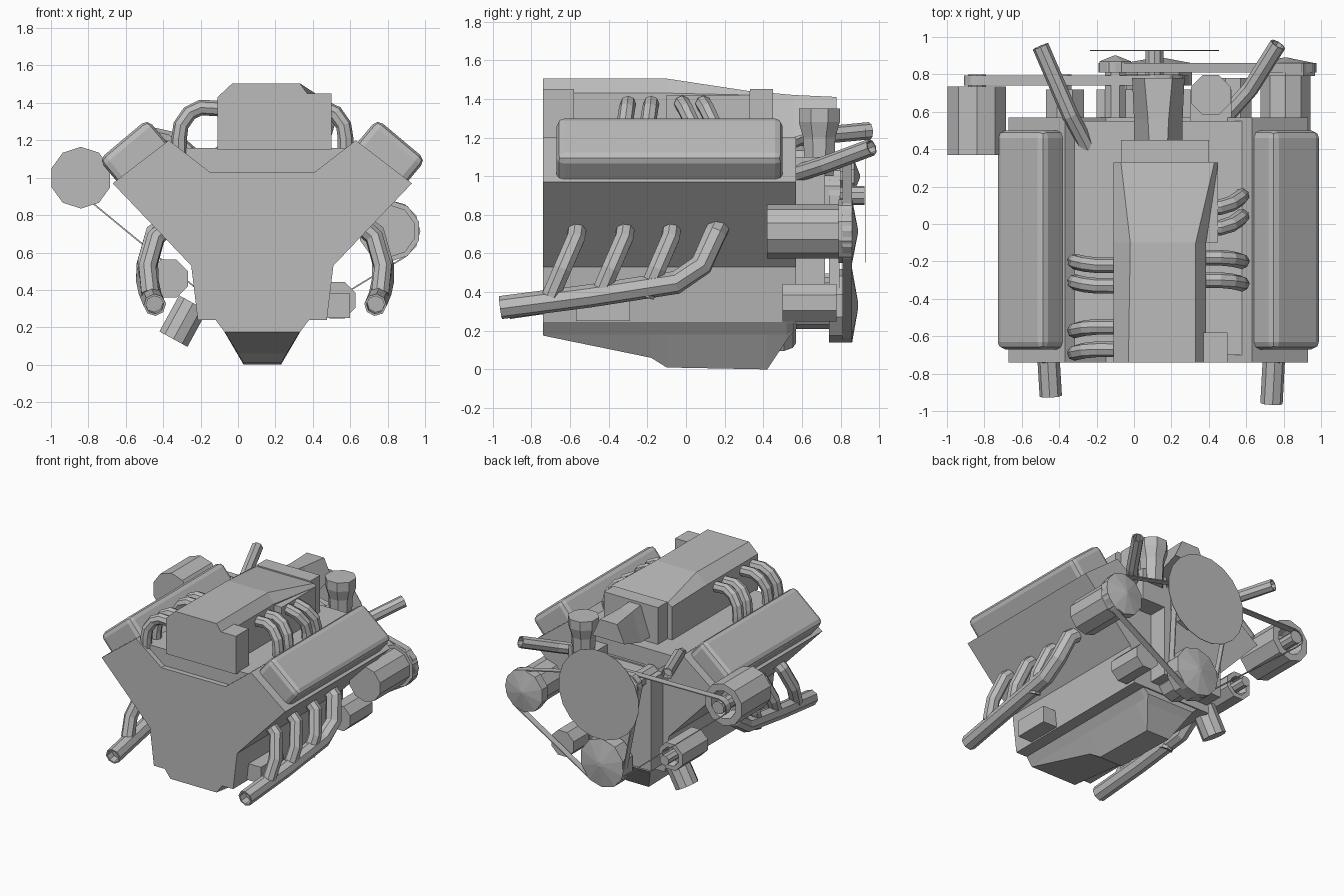
import bpy, bmesh, math
from mathutils import Vector, Matrix
from mathutils.geometry import convex_hull_2d

if "Cube" in bpy.data.objects:
    bpy.data.objects.remove(bpy.data.objects["Cube"])

MID = 0.13  # engine centre line in x
grey = bpy.data.materials.new("cast_grey")
grey.use_nodes = True
grey.diffuse_color = (0.5, 0.5, 0.5, 1)
grey.node_tree.nodes["Principled BSDF"].inputs["Base Color"].default_value = (0.5, 0.5, 0.5, 1)


def finish(name, bm, fix=True):
    if fix:
        bmesh.ops.recalc_face_normals(bm, faces=bm.faces)
    mesh = bpy.data.meshes.new(name)
    bm.to_mesh(mesh)
    bm.free()
    mesh.materials.append(grey)
    obj = bpy.data.objects.new(name, mesh)
    bpy.context.collection.objects.link(obj)
    return obj


def loft(name, rings, closed=True):
    """Skin a list of equal-length point rings, capping both ends."""
    bm = bmesh.new()
    vs = [[bm.verts.new(p) for p in ring] for ring in rings]
    n = len(vs[0])
    for a, b in zip(vs, vs[1:]):
        for i in range(n):
            j = (i + 1) % n
            bm.faces.new((a[i], a[j], b[j], b[i]))
    if closed:
        bm.faces.new(vs[0])
        bm.faces.new(vs[-1])
    return finish(name, bm)


def extrude(name, outline, y0, y1):
    return loft(name, [[(x, y, z) for x, z in outline] for y in (y0, y1)])


def box(name, x0, x1, y0, y1, z0, z1):
    return extrude(name, [(x0, z0), (x1, z0), (x1, z1), (x0, z1)], y0, y1)


def lathe(name, centre, profile, sides=8, axis=(0, 1, 0)):
    """Turned part: profile holds (distance along axis, radius)."""
    turn = Vector((0, 0, 1)).rotation_difference(Vector(axis)).to_matrix()
    rings = []
    for d, r in profile:
        angles = [(i + 0.5) * math.tau / sides for i in range(sides)]
        rings.append([turn @ Vector((r * math.cos(a), r * math.sin(a), d)) + Vector(centre)
                      for a in angles])
    return loft(name, rings)


def tube(name, points, radius, sides=8, hollow=False):
    """Pipe along a path with mitred joints."""
    pts = [Vector(p) for p in points]
    rings = []
    normal = None
    for i, p in enumerate(pts):
        t = (pts[min(i + 1, len(pts) - 1)] - pts[max(i - 1, 0)]).normalized()
        normal = t.orthogonal() if normal is None else normal - t * normal.dot(t)
        normal.normalize()
        side = t.cross(normal)
        rings.append([p + radius * (math.cos(a) * normal + math.sin(a) * side)
                      for a in [k * math.tau / sides for k in range(sides)]])
    if hollow:  # recessed outlet
        for depth in (0, 0.06):
            rings.append([pts[-1] + (v - pts[-1]) * 0.8 - t * depth for v in rings[len(pts) - 1]])
    return loft(name, rings)


def belt(name, wheels, y0, y1):
    """Thin loop stretched round a set of (x, z, radius) wheels."""
    pts = [Vector((x + r * math.cos(k * math.tau / 12), z + r * math.sin(k * math.tau / 12)))
           for x, z, r in wheels for k in range(12)]
    loop = [pts[i] for i in convex_hull_2d(pts)]
    obj = loft(name, [[(p.x, y, p.y) for p in loop] for y in (y0, y1)], closed=False)
    mod = obj.modifiers.new("thickness", "SOLIDIFY")
    mod.thickness = 0.008


def mirrored(half):
    return [(MID + x, z) for x, z in half] + [(MID - x, z) for x, z in reversed(half)]


# Block with its V-shaped heads, and the valley deck
extrude("engine_block", mirrored([(0.345, 0.24), (0.38, 0.53), (0.80, 0.97), (0.50, 1.20),
                                  (0.28, 1.03)]), -0.74, 0.57)
box("valley_deck", -0.33, 0.59, -0.70, 0.55, 0.98, 1.16)

# Oil pan: (y, bottom height, bottom half width)
rings = []
for y, z, w in [(-0.74, 0.175, 0.20), (-0.18, 0.06, 0.13), (-0.10, 0.01, 0.10),
                (0.42, 0.0, 0.10), (0.52, 0.15, 0.18), (0.56, 0.20, 0.21)]:
    rings.append([(x, y, h) for x, h in mirrored([(w, z), (0.205, 0.18 if z < 0.18 else z), (0.25, 0.24)])])
loft("oil_pan", rings)

# Rocker covers
for side, label in ((1, "left"), (-1, "right")):
    bm = bmesh.new()
    bmesh.ops.create_cube(bm, size=1)
    bmesh.ops.scale(bm, vec=(0.34, 1.17, 0.17), verts=bm.verts)
    upper = [e for e in bm.edges if max(v.co.z for v in e.verts) > 0]
    bmesh.ops.bevel(bm, geom=upper, offset=0.04, segments=2, profile=0.5, affect="EDGES")
    move = Matrix.Translation((MID + side * 0.69, -0.085, 1.14)) @ Matrix.Rotation(side * math.radians(40), 4, "Y")
    bm.transform(move)
    finish(label + "_rocker_cover", bm)

# Intake plenum, its side boxes and the throttle funnel
rings = []
for y, left, right, top_l, top_r, top, shoulder in [
        (-0.74, -0.11, 0.385, -0.03, 0.33, 1.505, 1.43), (-0.10, -0.11, 0.385, -0.02, 0.33, 1.505, 1.43),
        (0.33, -0.11, 0.45, -0.07, 0.43, 1.44, 1.42)]:
    rings.append([(left, y, 1.15), (right, y, 1.15), (right, y, shoulder),
                  (top_r, y, top), (top_l, y, top), (left, y, shoulder)])
loft("intake_plenum", rings)
box("plenum_side", 0.36, 0.45, -0.10, 0.33, 1.15, 1.42)
box("plenum_corner_box", 0.37, 0.50, -0.74, -0.58, 1.15, 1.45)
box("throttle_flange", -0.07, 0.40, 0.33, 0.45, 1.15, 1.45)
loft("throttle_funnel", [[(x, y, z) for x, z in mirrored([(b, z0), (t, z1)])]
                         for y, b, t, z0, z1 in [(0.45, 0.13, 0.05, 1.20, 1.43),
                                                 (0.56, 0.13, 0.055, 1.20, 1.42),
                                                 (0.78, 0.14, 0.075, 1.27, 1.41)]])

# Intake runners arching from the plenum to the heads
for side, starts in ((1, (-0.30, -0.18, -0.02, 0.09)), (-1, (-0.33, -0.22, -0.67, -0.55))):
    for k, y in enumerate(starts):
        drift = 0.06 if k > 1 else -0.02
        if side < 0:
            drift = 0.02 if k < 2 else -0.02
        path = [(0.23, 0, 1.37), (0.33, 0, 1.375), (0.39, 0.3, 1.345), (0.435, 0.8, 1.28),
                (0.445, 1, 1.21), (0.445, 1, 1.10)]
        tube("intake_runner", [(MID + side * x, y + drift * f, z) for x, f, z in path], 0.042)

# Exhaust manifolds: collector pipe and short primaries
for side, tail in ((1, -0.96), (-1, -0.92)):
    def out(x, y, z):
        return (MID + side * (x - (0.03 if side < 0 else 0)), y, z)
    tube("exhaust_collector", [out(0.51, 0.18, 0.76), out(0.60, 0.15, 0.70), out(0.645, 0.08, 0.54),
                               out(0.645, -0.05, 0.45), out(0.63, -0.50, 0.38),
                               out(0.605, tail, 0.32)], 0.06, hollow=True)
    for y in (-0.57, -0.32, -0.08):
        tube("exhaust_primary", [out(0.51, y + 0.01, 0.76), out(0.60, y, 0.68),
                                 out(0.645, y - 0.07, 0.52), out(0.63, y - 0.13, 0.38)], 0.05)

# Starter box and oil filter
box("starter_motor", 0.44, 0.60, -0.57, -0.29, 0.25, 0.38)
lathe("oil_filter", (-0.24, 0.48, 0.33), [(0, 0.09), (0.22, 0.09)], 10, (-0.48, 0, -0.88))

# Timing cover, pump and fan
box("timing_cover", -0.20, 0.32, 0.57, 0.72, 0.30, 1.02)
lathe("water_pump", (0.11, 0, 0.90), [(0.70, 0.16), (0.80, 0.16), (0.80, 0.05), (0.925, 0.05)], 10)
lathe("fan_disc", (0.11, 0, 0.90), [(0.926, 0.35), (0.93, 0.35)], 20)

# Belt-driven accessories: body with coned pulley, or body with recessed nose
lathe("crank_pulley", (MID, 0, 0.33), [(0.57, 0.12), (0.74, 0.12), (0.74, 0.19), (0.86, 0.19), (0.89, 0.02)], 10)
lathe("left_alternator", (0.81, 0, 0.715),
      [(0.42, 0.14), (0.79, 0.14), (0.79, 0.165), (0.86, 0.165), (0.89, 0.01)], 10)
lathe("idler_pulley", (-0.10, 0, 1.00), [(0.57, 0.06), (0.81, 0.06), (0.81, 0.09), (0.87, 0.09), (0.90, 0.01)], 8)
lathe("right_pump", (-0.84, 0, 1.0),
      [(0.37, 0.165), (0.735, 0.165), (0.735, 0.11), (0.64, 0.08), (0.64, 0.05), (0.80, 0.05)], 10)
lathe("lower_right_pump", (-0.37, 0, 0.46),
      [(0.40, 0.11), (0.72, 0.11), (0.72, 0.075), (0.66, 0.06), (0.66, 0.04), (0.80, 0.04)], 8)
lathe("lower_left_pump", (0.53, 0, 0.345), [(0.50, 0.105), (0.78, 0.105)], 8)

belt("rear_belt", [(-0.84, 1.0, 0.07), (0.11, 0.90, 0.16), (MID, 0.33, 0.17)], 0.74, 0.795)
belt("front_belt", [(0.81, 0.715, 0.165), (-0.10, 1.00, 0.09), (MID, 0.33, 0.19)], 0.81, 0.86)

# Distributor
lathe("distributor", (0.41, 0.69, 0), [(1.00, 0.08), (1.20, 0.09), (1.28, 0.115), (1.35, 0.115)], 8, (0, 0, 1))
box("distributor_mount", 0.30, 0.52, 0.55, 0.72, 0.85, 1.10)

# Coolant pipes
tube("left_coolant_pipe", [(0.45, 0.53, 1.00), (0.62, 0.72, 1.06), (0.77, 0.96, 1.15)], 0.045, hollow=True)
tube("right_coolant_pipe", [(-0.25, 0.41, 1.12), (-0.34, 0.58, 1.20), (-0.50, 0.95, 1.235)], 0.045, hollow=True)
